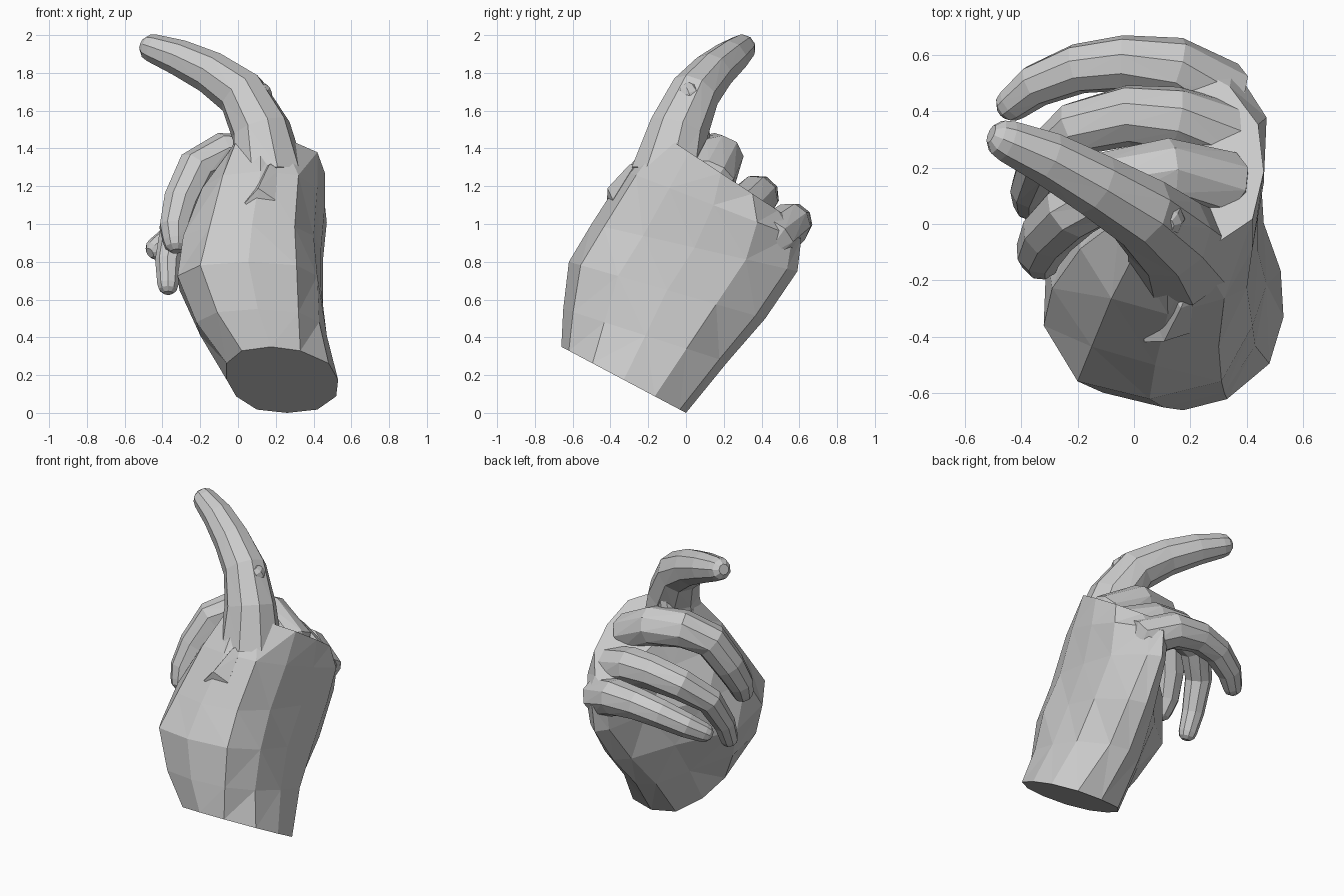
import bpy, bmesh
from math import tau
from mathutils import Quaternion, Vector

if "Cube" in bpy.data.objects:
    bpy.data.objects.remove(bpy.data.objects["Cube"], do_unlink=True)


def loft(name, rings):
    """Skin a list of equal-length rings and close both ends."""
    bm = bmesh.new()
    loops = [[bm.verts.new(p) for p in ring] for ring in rings]
    n = len(loops[0])
    for low, high in zip(loops, loops[1:]):
        for i in range(n):
            j = (i + 1) % n
            bm.faces.new((low[i], low[j], high[j], high[i]))
    bm.faces.new(loops[0][::-1])
    bm.faces.new(loops[-1])
    bmesh.ops.triangulate(bm, faces=bm.faces, quad_method='SHORT_EDGE')
    bmesh.ops.recalc_face_normals(bm, faces=bm.faces)
    mesh = bpy.data.meshes.new(name)
    bm.to_mesh(mesh)
    bm.free()
    obj = bpy.data.objects.new(name, mesh)
    bpy.context.collection.objects.link(obj)
    return obj


def digit(name, path, sides=9):
    """Tapering tube along (x, y, z, radius) stations with a rounded tip."""
    pts = [Vector(p[:3]) for p in path]
    radii = [p[3] for p in path]
    end = (pts[-1] - pts[-2]).normalized()
    tip, tip_radius = pts[-1], radii[-1]
    for reach, shrink in ((.5, .85), (.85, .45)):
        pts.append(tip + end * tip_radius * reach)
        radii.append(tip_radius * shrink)
    rings = []
    side = None
    for i, (p, r) in enumerate(zip(pts, radii)):
        axis = (pts[min(i + 1, len(pts) - 1)] - pts[max(i - 1, 0)]).normalized()
        # carry the previous frame along so that the tube does not twist
        side = axis.orthogonal() if side is None else side - axis * side.dot(axis)
        side.normalize()
        rings.append([p + Quaternion(axis, tau * k / sides) @ side * r
                      for k in range(sides)])
    return loft(name, rings)


# Palm and wrist: tilted sections, each with front and back edge points (y, z)
# and widths on the outer and inner sides
steps = (.06, .25, .5, .75, .95)
sections = [
    ((-.66, .35), (0, 0), (.33, .48, .53, .52, .42), (.02, -.06, -.06, -.01, .1)),
    ((-.65, .55), (.22, .27), (.32, .43, .47, .46, .34), (-.11, -.22, -.2, -.03, .1)),
    ((-.62, .8), (.42, .5), (.31, .42, .44, .45, .35), (-.2, -.32, -.31, -.03, .15)),
    ((-.5, 1), (.59, .75), (.3, .4, .44, .45, .34), (-.15, -.29, -.19, .08, .2)),
    ((-.32, 1.28), (.61, .92), (.32, .42, .46, .47, .35), (-.08, -.19, 0, .1, .2)),
    ((-.15, 1.49), (.52, 1.05), (.23, .42, .46, .44, .34), (0, -.05, .08, .13, .22)),
]
rings = []
for front, back, outer, inner in sections:
    def place(x, t):
        return (x, front[0] + t * (back[0] - front[0]),
                front[1] + t * (back[1] - front[1]))
    ring = [place((outer[0] + inner[0]) / 2, 0)]
    ring += [place(x, t) for x, t in zip(outer, steps)]
    ring.append(place((outer[-1] + inner[-1]) / 2, 1))
    ring += [place(x, t) for x, t in zip(inner[::-1], steps[::-1])]
    rings.append(ring)
hand = loft("hand", rings)

digits = [
    # Raised pointing digit
    digit("pointing_finger", [
        (.16, -.1, 1.25, .2), (.12, -.04, 1.5, .16), (.02, .045, 1.69, .135),
        (-.14, .14, 1.8, .115), (-.31, .235, 1.88, .097), (-.45, .295, 1.93, .076)]),
    # Curled fingers, uppermost first, each rising out of the palm at its knuckle
    digit("upper_finger", [
        (.31, .05, 1.1, .09), (.3, .14, 1.25, .13), (.12, .18, 1.35, .125),
        (-.08, .14, 1.365, .12), (-.22, .05, 1.29, .11), (-.3, -.03, 1.12, .1),
        (-.335, -.1, .98, .085), (-.33, -.13, .91, .07)]),
    digit("middle_finger", [
        (.31, .23, .97, .08), (.3, .32, 1.08, .13), (.14, .37, 1.14, .12),
        (-.02, .385, 1.15, .11), (-.2, .34, 1.1, .1), (-.33, .22, .98, .085),
        (-.37, .12, .8, .07), (-.37, .07, .68, .058)]),
    digit("lower_finger", [
        (.3, .41, .83, .07), (.3, .46, .93, .13), (.14, .55, 1, .115),
        (-.04, .57, 1.01, .1), (-.2, .55, .98, .09), (-.35, .49, .92, .078),
        (-.43, .425, .87, .062)]),
    # Small stub beside the pointing digit and the skin fold below it
    digit("knuckle_stub", [
        (.08, .07, 1.42, .06), (.12, .06, 1.58, .06), (.115, .015, 1.69, .065)]),
    digit("skin_fold", [
        (.06, -.36, 1.08, .07), (.13, -.35, 1.15, .08), (.17, -.28, 1.28, .04)],
        sides=4),
]

# Fuse every digit with the palm into one skin
for part in digits:
    fuse = hand.modifiers.new(part.name, 'BOOLEAN')
    fuse.operation = 'UNION'
    fuse.solver = 'EXACT'
    fuse.object = part
bpy.context.view_layer.objects.active = hand
for name in [m.name for m in hand.modifiers]:
    bpy.ops.object.modifier_apply(modifier=name)
for part in digits:
    bpy.data.objects.remove(part, do_unlink=True)
